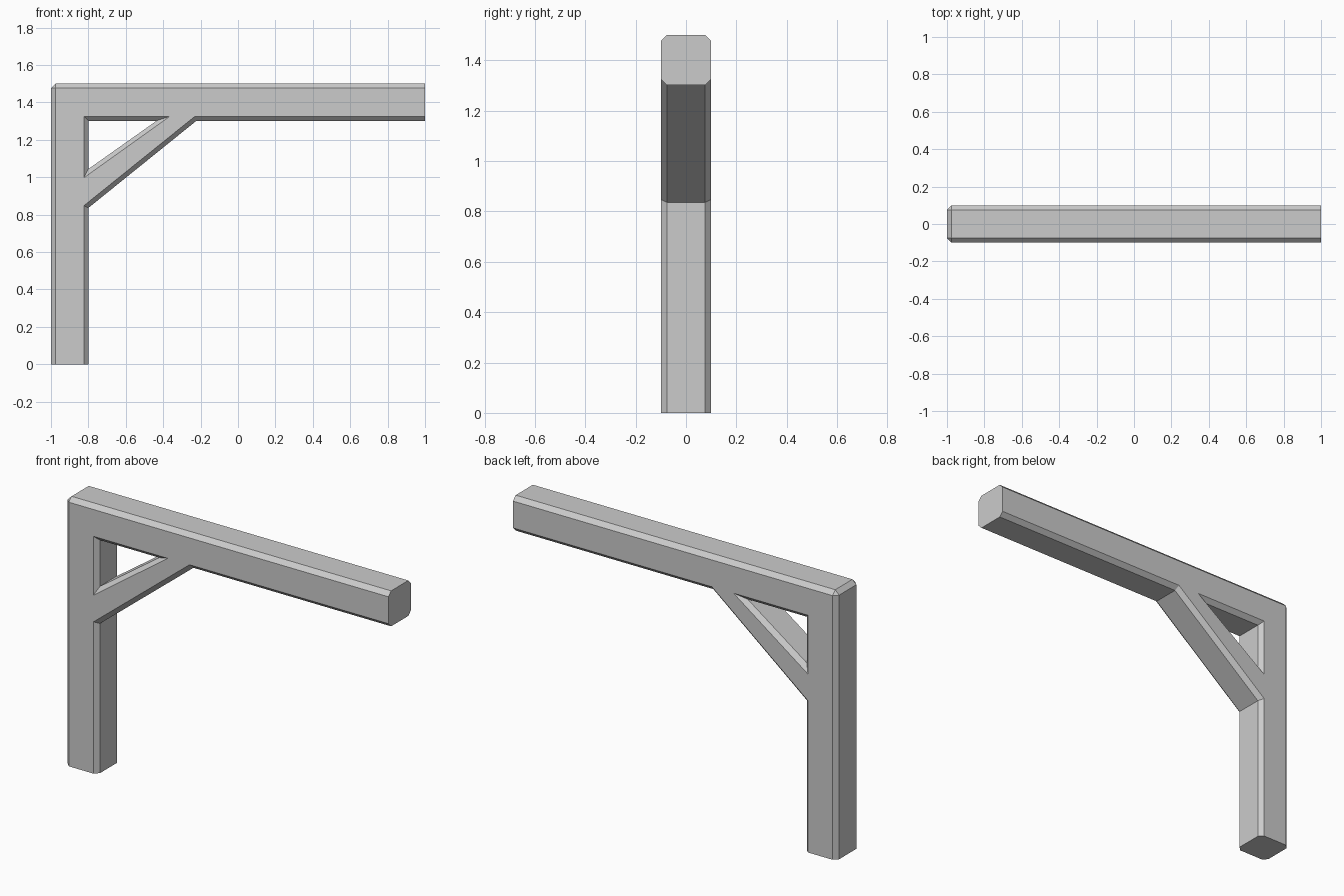
import bpy, bmesh

if "Cube" in bpy.data.objects:
    bpy.data.objects.remove(bpy.data.objects["Cube"])

C = 0.024      # chamfer width
HALF = 0.1     # half depth in y

# Outline of post, brace underside and beam: full-size rim and matching inset face
outer_rim = [(-1, 0), (-0.8, 0), (-0.8, 0.836), (-0.222, 1.302), (1, 1.302),
             (1, 1.5), (-1 + C, 1.5), (-1, 1.5 - C)]
outer_face = [(-1 + C, 0), (-0.8 - C, 0), (-0.8 - C, 0.848), (-0.23, 1.326), (1, 1.326),
              (1, 1.5 - C), (-1 + C, 1.5 - C), (-1 + C, 1.5 - C)]

# Triangular opening between post, beam and brace
hole_rim = [(-0.8, 1.302), (-0.8, 1.044), (-0.435, 1.302)]
hole_face = [(-0.8 - C, 1.326), (-0.8 - C, 0.997), (-0.364, 1.326)]


def add_walls(bm, rim, face):
    """Chamfer, side wall and chamfer around one closed outline."""
    layers = [(face, -HALF), (rim, -HALF + C), (rim, HALF - C), (face, HALF)]
    rings = [[bm.verts.new((x, y, z)) for x, z in pts] for pts, y in layers]
    n = len(rim)
    for a, b in zip(rings, rings[1:]):
        for i in range(n):
            j = (i + 1) % n
            bm.faces.new((a[i], a[j], b[j], b[i]))


bm = bmesh.new()
add_walls(bm, outer_rim, outer_face)
add_walls(bm, hole_rim, hole_face)
bmesh.ops.remove_doubles(bm, verts=bm.verts[:], dist=1e-5)

# Front and back faces, filled around the opening
for side in (-1, 1):
    border = [e for e in bm.edges if e.is_boundary
              and all(abs(v.co.y - side * HALF) < 1e-4 for v in e.verts)]
    bmesh.ops.triangle_fill(bm, edges=border, use_beauty=True, normal=(0, side, 0))
bmesh.ops.recalc_face_normals(bm, faces=bm.faces[:])

mesh = bpy.data.meshes.new("braced_post_and_beam")
bm.to_mesh(mesh)
bm.free()
bpy.context.collection.objects.link(bpy.data.objects.new("braced_post_and_beam", mesh))
